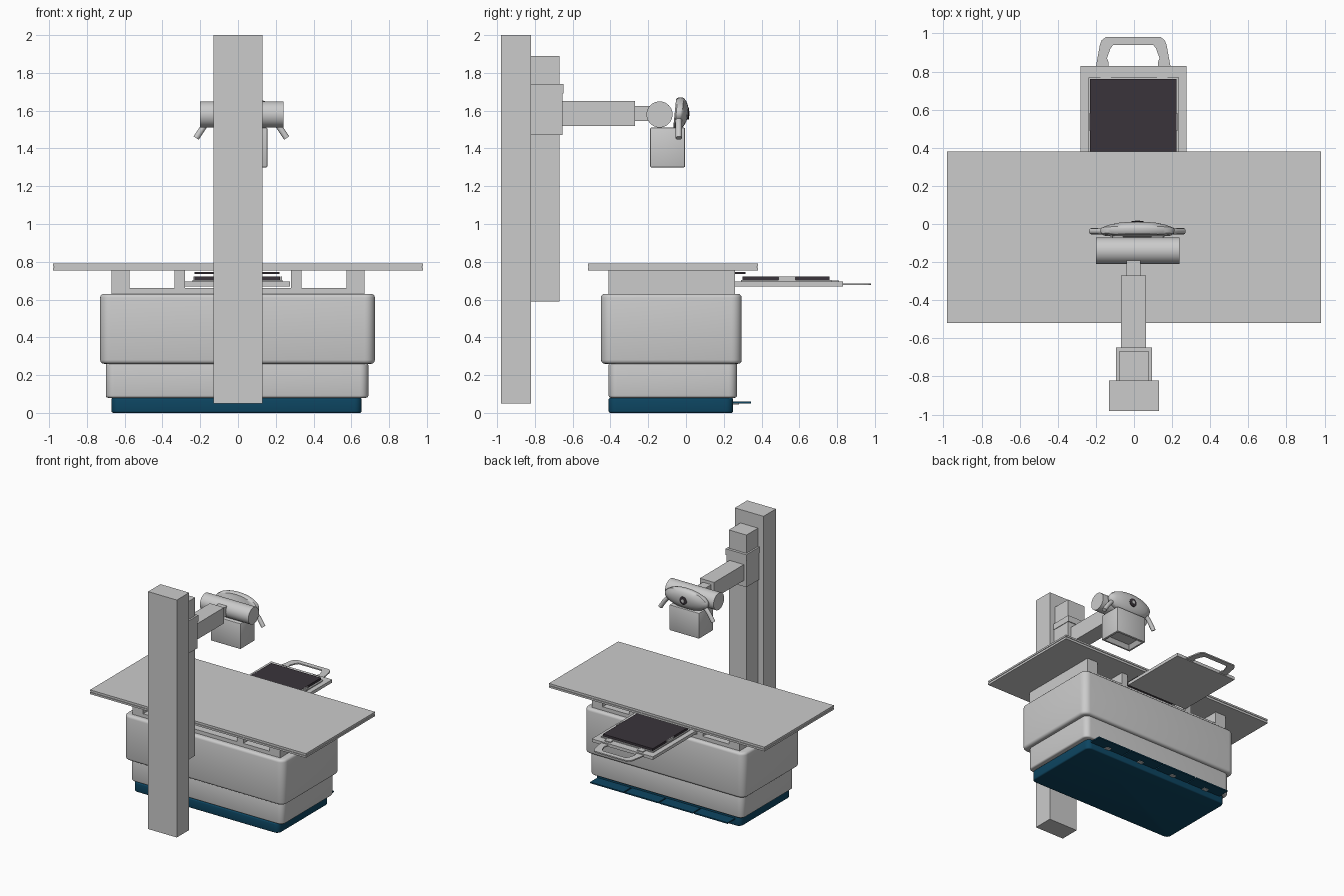
import bpy, bmesh, math
from mathutils import Vector

cube = bpy.data.objects.get("Cube")
if cube:
    bpy.data.objects.remove(cube, do_unlink=True)


def material(name, rgb):
    m = bpy.data.materials.new(name)
    m.use_nodes = True
    m.diffuse_color = (*rgb, 1)
    m.node_tree.nodes["Principled BSDF"].inputs["Base Color"].default_value = (*rgb, 1)
    return m


GREY = material("light grey", (0.6, 0.6, 0.6))
BLUE = material("deep blue", (0.004, 0.06, 0.12))
DARK = material("dark plum", (0.042, 0.034, 0.043))


def finish(name, bm, mat, smooth=False):
    bmesh.ops.recalc_face_normals(bm, faces=bm.faces)
    mesh = bpy.data.meshes.new(name)
    bm.to_mesh(mesh)
    bm.free()
    mesh.materials.append(mat)
    ob = bpy.data.objects.new(name, mesh)
    bpy.context.collection.objects.link(ob)
    if smooth:
        bpy.ops.object.select_all(action="DESELECT")
        ob.select_set(True)
        bpy.context.view_layer.objects.active = ob
        bpy.ops.object.shade_smooth_by_angle(angle=math.radians(40))
    return ob


def box_mesh(x, y, z):
    bm = bmesh.new()
    bmesh.ops.create_cube(bm, size=1)
    for v in bm.verts:
        for i, (lo, hi) in enumerate((x, y, z)):
            v.co[i] = hi if v.co[i] > 0 else lo
    return bm


def box(name, x, y, z, mat=GREY):
    return finish(name, box_mesh(x, y, z), mat)


def shell(name, x, y, z, corner, edge, mat=GREY):
    """Box with rounded upright corners and softened rims."""
    bm = box_mesh(x, y, z)
    upright = [e for e in bm.edges if abs(e.verts[0].co.z - e.verts[1].co.z) > 0.01]
    bmesh.ops.bevel(bm, geom=upright, offset=corner, segments=6, profile=0.5, affect="EDGES")
    rims = [e for e in bm.edges if abs(e.verts[0].co.z - e.verts[1].co.z) < 1e-5]
    bmesh.ops.bevel(bm, geom=rims, offset=edge, segments=3, profile=0.5, affect="EDGES")
    return finish(name, bm, mat, True)


def plate(name, outline, z0, z1, mat=GREY):
    bm = bmesh.new()
    face = bm.faces.new([bm.verts.new((px, py, z0)) for px, py in outline])
    top = bmesh.ops.extrude_face_region(bm, geom=[face])["geom"]
    for v in top:
        if isinstance(v, bmesh.types.BMVert):
            v.co.z = z1
    return finish(name, bm, mat)


def rod_x(name, x, y, z, radius, mat=GREY):
    bm = bmesh.new()
    bmesh.ops.create_cone(bm, cap_ends=True, segments=40, radius1=radius, radius2=radius, depth=x[1] - x[0])
    for v in bm.verts:
        v.co = Vector(((x[0] + x[1]) / 2 + v.co.z, y + v.co.x, z + v.co.y))
    return finish(name, bm, mat, True)


def loft_y(name, rings, cx, rx, rz, mat, tilt=0, cz=1.585):
    """Stack of ellipses along y; each ring is (y, scale)."""
    bm = bmesh.new()
    n, loops = 40, []
    for y, s in rings:
        loop = []
        for k in range(n):
            a = 2 * math.pi * k / n
            dz = rz * s * math.sin(a)
            loop.append(bm.verts.new((cx + rx * s * math.cos(a), y + tilt * dz, cz + dz)))
        loops.append(loop)
    for a, b in zip(loops, loops[1:]):
        for k in range(n):
            bm.faces.new((a[k], a[(k + 1) % n], b[(k + 1) % n], b[k]))
    bm.faces.new(loops[0])
    bm.faces.new(loops[-1])
    return finish(name, bm, mat, True)


# Pedestal
shell("base_plinth", (-0.67, 0.655), (-0.41, 0.25), (0, 0.08), 0.04, 0.01, BLUE)
shell("lower_shell", (-0.7, 0.69), (-0.41, 0.27), (0.08, 0.265), 0.045, 0.012)
shell("upper_shell", (-0.73, 0.725), (-0.45, 0.295), (0.26, 0.63), 0.055, 0.02)

# Foot pedals along the back
for i in range(4):
    x0 = -0.62 + i * 0.315
    box(f"foot_pedal_{i + 1}", (x0, x0 + 0.305), (0.25, 0.345), (0.05, 0.06), BLUE)
    box(f"pedal_bracket_{i + 1}", (x0 + 0.13, x0 + 0.17), (0.2, 0.28), (0.045, 0.05))

# Support frame and table top
box("support_plate", (-0.67, 0.67), (-0.41, 0.26), (0.625, 0.66))
for name, lo, hi in (("outer", 0.575, 0.67), ("inner", 0.28, 0.335)):
    for side, s in (("left", 1), ("right", -1)):
        box(f"{side}_{name}_support", sorted((s * lo, s * hi)), (-0.41, 0.26), (0.66, 0.757))
box("table_lower_layer", (-0.98, 0.98), (-0.52, 0.38), (0.755, 0.77))
box("table_seam", (-0.975, 0.975), (-0.515, 0.375), (0.77, 0.776))
box("table_upper_layer", (-0.98, 0.98), (-0.52, 0.38), (0.776, 0.79))

# Sliding tray with cassette
box("tray", (-0.28, 0.275), (0.26, 0.83), (0.67, 0.695))
box("tray_bed", (-0.24, 0.235), (0.29, 0.77), (0.695, 0.703))
box("cassette", (-0.23, 0.222), (0.3, 0.76), (0.703, 0.722), DARK)
box("detector_plate", (-0.23, 0.22), (0.1, 0.315), (0.735, 0.747), DARK)
for side, x in (("left", 0.224), ("right", -0.236)):
    box(f"{side}_cassette_clip", (x, x + 0.008), (0.49, 0.58), (0.695, 0.722))

# Tray handle: one side outlined, mirrored into a closed loop
outer = [(0.195, 0.83), (0.175, 0.94), (0.165, 0.965), (0.145, 0.98)]
inner = [(0.105, 0.94), (0.12, 0.92), (0.138, 0.87), (0.13, 0.85), (0.13, 0.76)]
half = [(0.195, 0.76)] + outer
outline = half + [(-x, y) for x, y in reversed(half)]
outline += [(-x, y) for x, y in reversed(inner)] + inner
plate("tray_handle", [(x - 0.004, y) for x, y in outline], 0.676, 0.686)
for side, s in (("left", 1), ("right", -1)):
    box(f"{side}_handle_mount", sorted((s * 0.12, s * 0.175)), (0.762, 0.81), (0.69, 0.702))

# Column, rail and carriage
box("column", (-0.13, 0.13), (-0.98, -0.82), (0.05, 2.0))
box("rail", (-0.08, 0.08), (-0.82, -0.67), (0.59, 1.89))
box("carriage", (-0.09, 0.09), (-0.82, -0.655), (1.47, 1.69))
box("carriage_cap", (-0.094, 0.094), (-0.82, -0.648), (1.69, 1.74))

# Arm and tube head
box("arm", (-0.067, 0.063), (-0.655, -0.27), (1.52, 1.65))
box("arm_neck", (-0.04, 0.035), (-0.27, -0.19), (1.545, 1.625))
rod_x("tube_housing", (-0.2, 0.24), -0.14, 1.58, 0.069)

# Collimator with a recessed window underneath
bm = box_mesh((-0.115, 0.155), (-0.19, -0.005), (1.3, 1.51))
bmesh.ops.bevel(bm, geom=bm.edges[:], offset=0.006, segments=2, profile=0.5, affect="EDGES")
bottom = min(bm.faces, key=lambda f: f.calc_center_median().z)
bmesh.ops.inset_individual(bm, faces=[bottom], thickness=0.015)
bmesh.ops.inset_individual(bm, faces=[bottom], thickness=0.03, depth=-0.03)
finish("collimator", bm, GREY, True)

# Control panel with a round dial
loft_y("control_panel", [(-0.06, 0.9), (-0.052, 0.98), (-0.03, 1), (-0.02, 0.97), (-0.004, 0.75), (0.006, 0.5), (0.01, 0.25)],
       0.018, 0.195, 0.085, GREY, 0.1)
loft_y("dial_rim", [(0, 1), (0.014, 1), (0.016, 0.85)], 0.018, 0.032, 0.032, DARK)
loft_y("dial_cap", [(0.01, 1), (0.019, 0.9)], 0.018, 0.015, 0.015, GREY)

# Bent grip handles
for side, s in (("left", 1), ("right", -1)):
    curve = bpy.data.curves.new(f"{side}_grip", "CURVE")
    curve.dimensions = "3D"
    curve.bevel_depth = 0.017
    curve.bevel_resolution = 3
    curve.use_fill_caps = True
    path = [(0.13, 1.57), (0.17, 1.55), (0.2, 1.515), (0.24, 1.455)]
    spline = curve.splines.new("POLY")
    spline.points.add(len(path) - 1)
    for p, (x, z) in zip(spline.points, path):
        p.co = (0.018 + s * x, -0.038, z, 1)
    curve.materials.append(GREY)
    bpy.context.collection.objects.link(bpy.data.objects.new(f"{side}_grip", curve))
